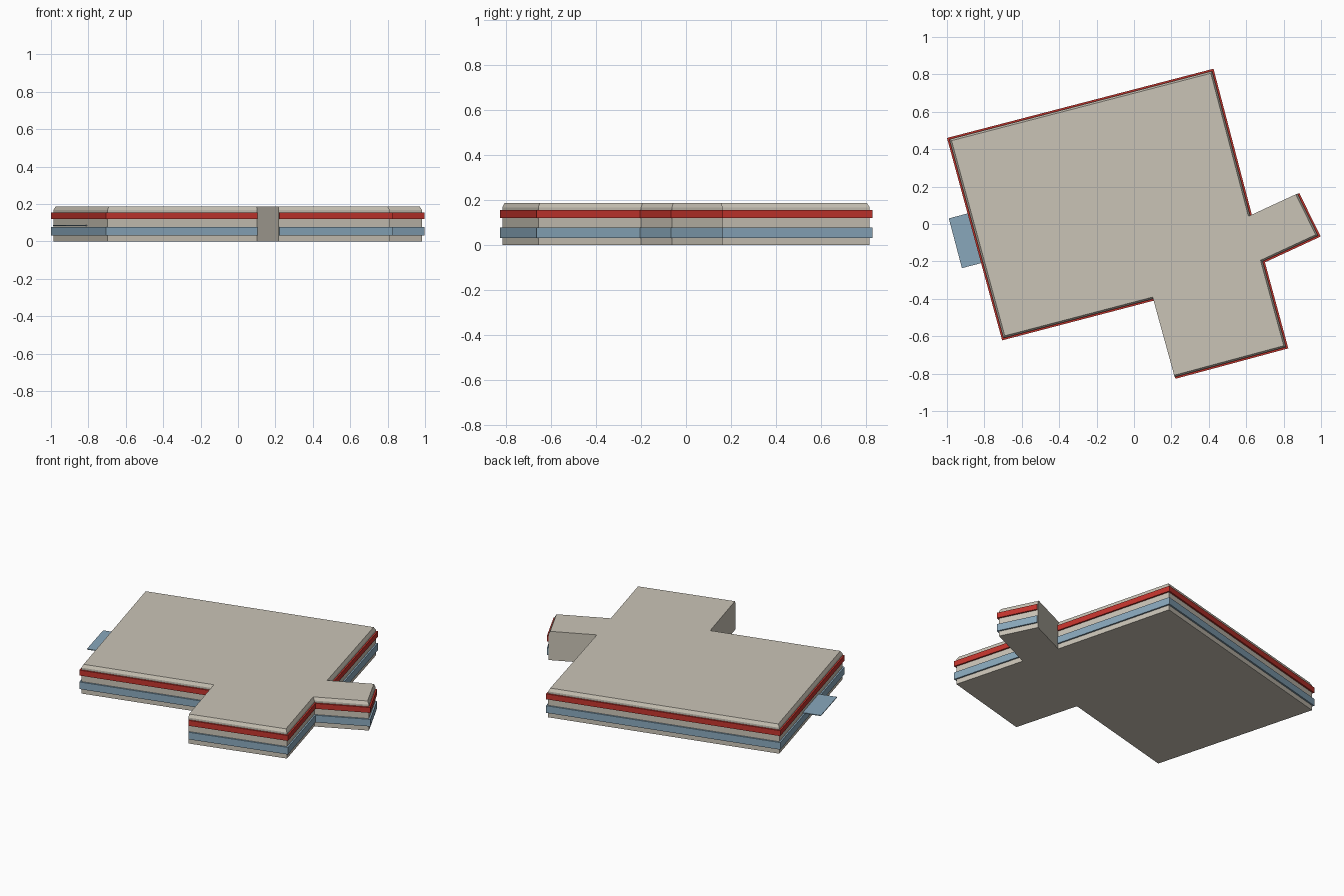
import bpy
import bmesh
from mathutils import Vector

cube = bpy.data.objects.get("Cube")
if cube:
    bpy.data.objects.remove(cube)


def material(name, rgb):
    mat = bpy.data.materials.new(name)
    mat.use_nodes = True
    mat.diffuse_color = (*rgb, 1)
    mat.node_tree.nodes["Principled BSDF"].inputs["Base Color"].default_value = (*rgb, 1)
    return mat


beige = material("beige", (0.59, 0.55, 0.47))
blue = material("blue", (0.25, 0.39, 0.50))
red = material("red", (0.55, 0.035, 0.026))

# Footprint, clockwise from the back right corner
outline = [Vector(p) for p in (
    (-1.0, 0.46), (0.425, 0.83), (0.63, 0.05), (0.883, 0.167), (0.998, -0.067),
    (0.70, -0.205), (0.825, -0.665), (0.22, -0.828), (0.105, -0.41), (-0.705, -0.622))]
plain_edges = {2, 7}  # walls that carry no bands


def inset(points, banded, plain):
    """Move each edge inward, with a separate distance for the plain walls."""
    lines = []
    for i, p in enumerate(points):
        d = (points[(i + 1) % len(points)] - p).normalized()
        normal = Vector((d.y, -d.x))
        lines.append((normal, normal.dot(p) + (plain if i in plain_edges else banded)))
    result = []
    for i, (n, c) in enumerate(lines):
        m, k = lines[i - 1]
        det = m.x * n.y - m.y * n.x
        result.append(Vector(((k * n.y - c * m.y) / det, (m.x * c - n.x * k) / det)))
    return result


def loft(name, rings, mat):
    """Closed solid through a stack of (outline, height) rings."""
    bm = bmesh.new()
    loops = [[bm.verts.new((p.x, p.y, z)) for p in pts] for pts, z in rings]
    bm.faces.new(loops[0])
    bm.faces.new(loops[-1])
    for low, high in zip(loops, loops[1:]):
        for i in range(len(low)):
            j = (i + 1) % len(low)
            bm.faces.new((low[i], low[j], high[j], high[i]))
    bmesh.ops.recalc_face_normals(bm, faces=bm.faces)
    mesh = bpy.data.meshes.new(name)
    bm.to_mesh(mesh)
    bm.free()
    mesh.materials.append(mat)
    obj = bpy.data.objects.new(name, mesh)
    bpy.context.collection.objects.link(obj)


# Building body with a slightly tapered roof edge
wall = inset(outline, 0.01, 0)
roof = inset(outline, 0.02, 0)
loft("building_body", [(wall, 0), (wall, 0.168), (roof, 0.187)], beige)

# Projecting bands, tucked behind the plain walls
band = inset(outline, 0, 0.002)
loft("lower_band", [(band, 0.032), (band, 0.078)], blue)
loft("upper_band", [(band, 0.12), (band, 0.155)], red)

# Canopy over the entrance
canopy = [Vector(p) for p in ((-0.99, 0.03), (-0.86, 0.064), (-0.79, -0.202), (-0.92, -0.236))]
loft("entrance_canopy", [(canopy, 0.083), (canopy, 0.088)], blue)
